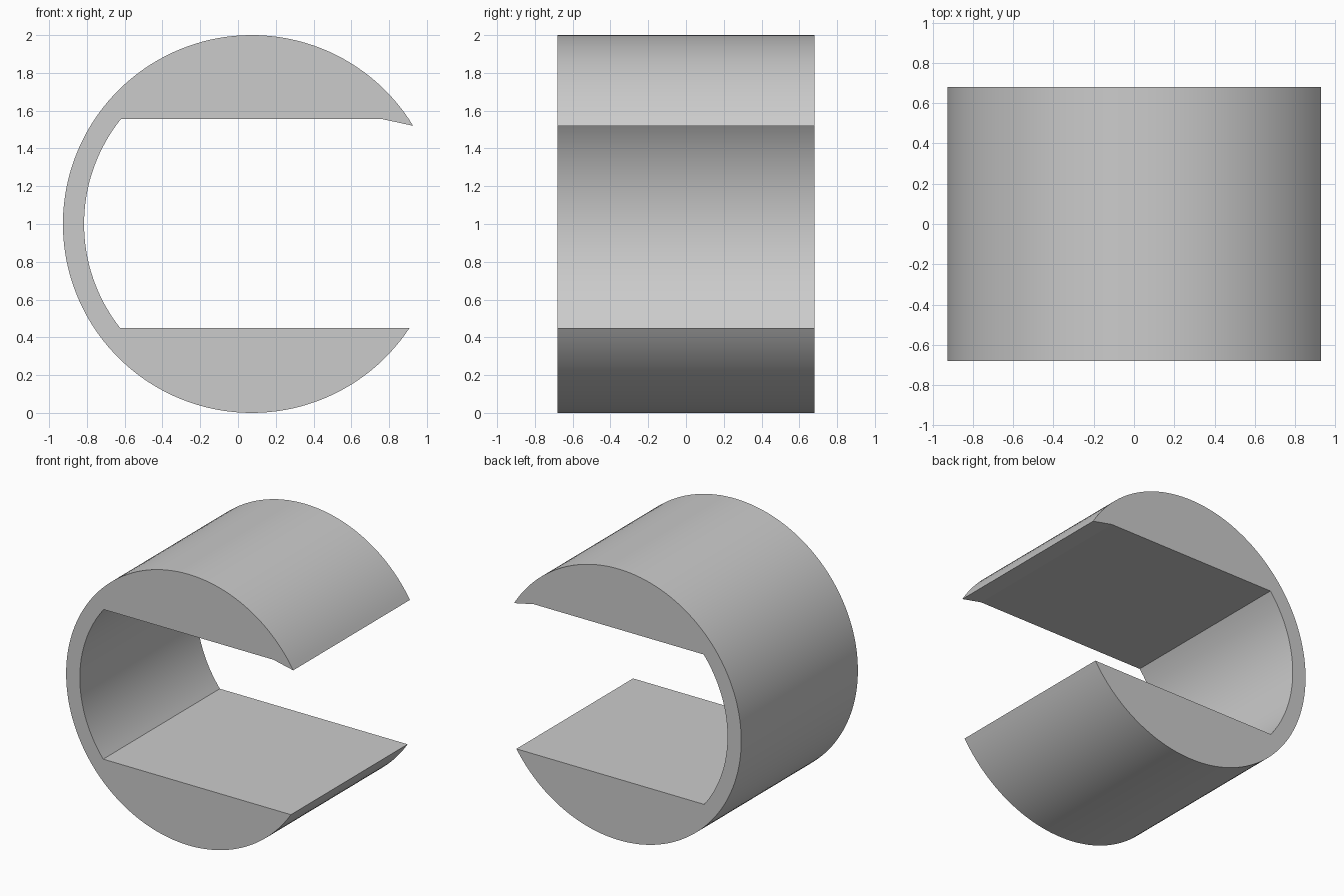
import bpy, bmesh
from math import sin, cos, asin, pi, radians

cube = bpy.data.objects.get("Cube")
if cube:
    bpy.data.objects.remove(cube, do_unlink=True)

CX, CZ = 0.073, 1.0          # ring centre
OUTER, INNER = 1.0, 0.888    # ring radii
HALF_DEPTH = 0.68
FLOOR, CEILING, TIP = 0.45, 1.555, 1.52


def arc(radius, start, end, steps):
    angles = [start + (end - start) * i / steps for i in range(steps + 1)]
    return [(CX + radius * cos(a), CZ + radius * sin(a)) for a in angles]


def angle_at(z, radius):
    return asin((z - CZ) / radius)


# Open ring profile: outer arc, flat floor, inner wall, flat ceiling, lip
profile = arc(OUTER, angle_at(TIP, OUTER), 2 * pi + angle_at(FLOOR, OUTER), 120)
profile += arc(INNER, pi - angle_at(FLOOR, INNER), pi - angle_at(CEILING, INNER), 40)
profile.append((0.765, CEILING))

# Extrude the profile along the depth
bm = bmesh.new()
front = bm.faces.new([bm.verts.new((x, -HALF_DEPTH, z)) for x, z in profile])
extruded = bmesh.ops.extrude_face_region(bm, geom=[front], use_keep_orig=True)
moved = [g for g in extruded["geom"] if isinstance(g, bmesh.types.BMVert)]
bmesh.ops.translate(bm, verts=moved, vec=(0, 2 * HALF_DEPTH, 0))
bmesh.ops.recalc_face_normals(bm, faces=bm.faces)
mesh = bpy.data.meshes.new("split_sleeve")
bm.to_mesh(mesh)
bm.free()

sleeve = bpy.data.objects.new("split_sleeve", mesh)
bpy.context.collection.objects.link(sleeve)

# Plain grey
grey = bpy.data.materials.new("plain_grey")
grey.use_nodes = True
colour = (0.6, 0.6, 0.6, 1)
grey.diffuse_color = colour
grey.node_tree.nodes["Principled BSDF"].inputs["Base Color"].default_value = colour
mesh.materials.append(grey)

# Smooth curved walls, crisp edges
bpy.ops.object.select_all(action='DESELECT')
sleeve.select_set(True)
bpy.context.view_layer.objects.active = sleeve
bpy.ops.object.shade_smooth_by_angle(angle=radians(10))
